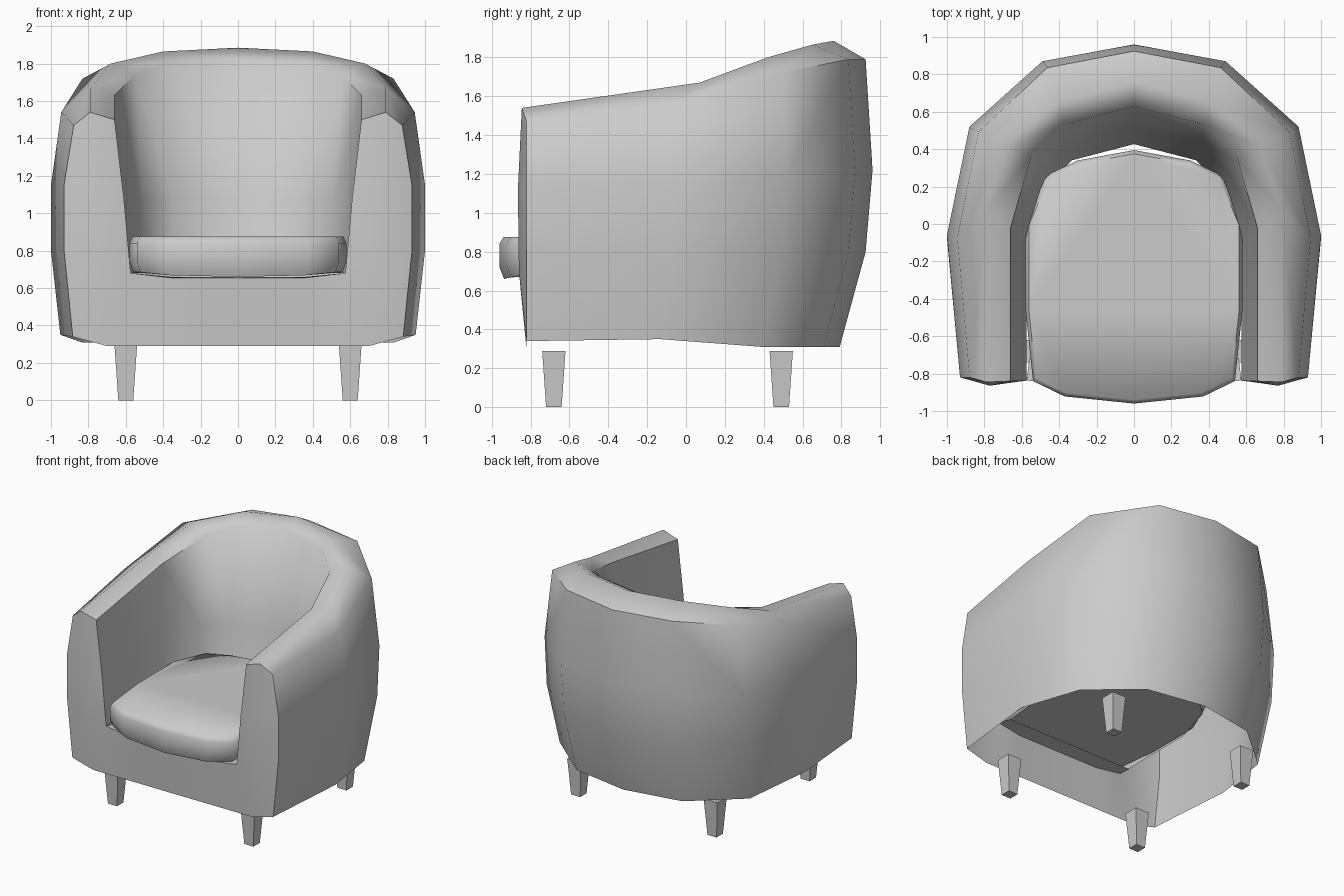
import bpy, bmesh
from math import radians

if "Cube" in bpy.data.objects:
    bpy.data.objects.remove(bpy.data.objects["Cube"])


def finish(name, bm, mirror=False, smooth=45):
    bmesh.ops.remove_doubles(bm, verts=bm.verts, dist=0.0005)
    bmesh.ops.recalc_face_normals(bm, faces=bm.faces)
    me = bpy.data.meshes.new(name)
    bm.to_mesh(me)
    bm.free()
    ob = bpy.data.objects.new(name, me)
    bpy.context.collection.objects.link(ob)
    bpy.ops.object.select_all(action='DESELECT')
    bpy.context.view_layer.objects.active = ob
    ob.select_set(True)
    if smooth:
        bpy.ops.object.shade_smooth_by_angle(angle=radians(smooth))
    if mirror:
        m = ob.modifiers.new("Mirror", 'MIRROR')
        m.use_clip = True
        m.merge_threshold = 0.002
    return ob


def bridge(bm, a, b):
    for i in range(len(a) - 1):
        bm.faces.new((a[i], a[i + 1], b[i + 1], b[i]))


# Plan outlines of the right half, front to back centre
OUTER = [(.93, -.82), (1.0, -.06), (.88, .52), (.49, .87), (0, .96)]
RIDGE = [(.79, -.845), (.79, .07), (.68, .42), (.40, .65), (0, .76)]
INNER = [(.66, -.84), (.66, -.02), (.55, .36), (.38, .53), (0, .63)]


def rail(bm, plan, sx, sy, zs):
    return [bm.verts.new((x * sx, -.82 + (y + .82) * sy, z))
            for (x, y), z in zip(plan, zs)]


# Tub-shaped shell: lofted rails from outer bottom, over the rim, to inner bottom
bm = bmesh.new()
rails = [
    rail(bm, OUTER, .95, .905, (.34, .35, .31, .31, .31)),
    rail(bm, OUTER, 1.0, .98, [.80] * 5),
    rail(bm, OUTER, 1.0, 1.0, (1.15, 1.15, 1.19, 1.21, 1.22)),
    rail(bm, OUTER, .945, .98, (1.47, 1.54, 1.72, 1.79, 1.79)),
    rail(bm, RIDGE, 1.0, 1.0, (1.54, 1.67, 1.80, 1.865, 1.885)),
    rail(bm, INNER, 1.0, 1.0, (1.50, 1.63, 1.74, 1.80, 1.82)),
    rail(bm, INNER, .925, .92, [1.08] * 5),
    rail(bm, INNER, .87, .86, [.68] * 5),
]
for a, b in zip(rails, rails[1:]):
    bridge(bm, a, b)

# Padded arm front, closing the shell at the front station
B, O1, O2, T, R, I1, I2, I3 = [r[0] for r in rails]
M0 = bm.verts.new((.70, -.82, .29))
M1 = bm.verts.new((.74, -.86, .70))
M2 = bm.verts.new((.77, -.865, 1.12))
for f in ((B, O1, M1, M0), (O1, O2, M2, M1), (O2, T, R, M2),
          (M2, R, I1, I2), (M1, M2, I2, I3)):
    bm.faces.new(f)

# Front apron below the cushion, with a short ledge
low = [M0] + [bm.verts.new((x, -.82, .29)) for x in (.53, .36, 0)]
mid = [M1, I3] + [bm.verts.new((x, -.85, .655)) for x in (.36, 0)]
ledge = [bm.verts.new((x, -.72, .66)) for x in (.56, .36, 0)]
bridge(bm, low, mid)
bridge(bm, mid[1:], ledge)
finish("tub_shell", bm, mirror=True, smooth=60)

# Seat cushion: stacked outlines with rounded front edge
SEAT = [(0, -.96), (.37, -.922), (.54, -.84), (.58, -.46), (.58, .0),
        (.47, .26), (.30, .34), (0, .395)]
bm = bmesh.new()
rings = []
for s, z, dip in ((.965, .685, .025), (1.0, .74, .02), (1.0, .84, 0), (.97, .875, 0)):
    outline = SEAT + [(-x, y) for x, y in SEAT[-2:0:-1]]
    ring = [bm.verts.new((x * s, -.28 + (y + .28) * s,
                          z - dip * max(0, -y - .84) / .12))
            for x, y in outline]
    rings.append(ring)
for a, b in zip(rings, rings[1:]):
    bridge(bm, a + a[:1], b + b[:1])
bm.faces.new(rings[0])
bm.faces.new(rings[-1])
finish("seat_cushion", bm, smooth=60)

# Four tapered square legs
for label, y in (("front", -.68), ("rear", .49)):
    for side, x in (("left", -.6), ("right", .6)):
        bm = bmesh.new()
        bmesh.ops.create_cube(bm, size=1)
        for v in bm.verts:
            w = .12 if v.co.z > 0 else .08
            v.co = (x + v.co.x * w, y + v.co.y * w, .29 if v.co.z > 0 else 0)
        finish(f"{label}_{side}_leg", bm, smooth=0)
